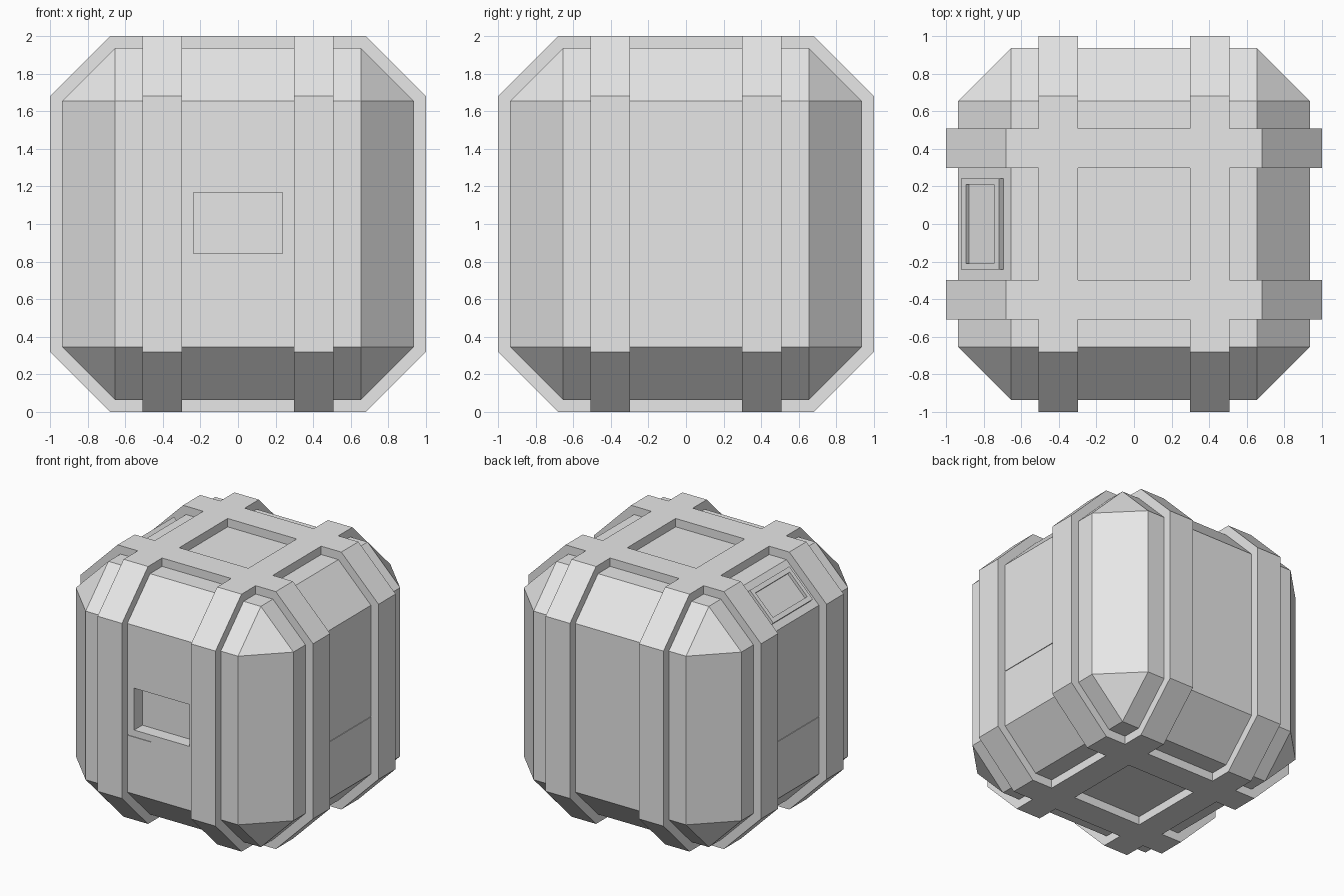
import bpy
import bmesh
import math
from mathutils import Matrix, Vector

if "Cube" in bpy.data.objects:
    bpy.data.objects.remove(bpy.data.objects["Cube"])

grey = bpy.data.materials.new("light_grey")
grey.diffuse_color = (0.8, 0.8, 0.8, 1)
grey.use_nodes = True
grey.node_tree.nodes["Principled BSDF"].inputs["Base Color"].default_value = grey.diffuse_color
MID = Vector((0, 0, 1))


def to_object(bm, name, mat=True):
    bmesh.ops.recalc_face_normals(bm, faces=bm.faces)
    me = bpy.data.meshes.new(name)
    bm.to_mesh(me)
    bm.free()
    ob = bpy.data.objects.new(name, me)
    bpy.context.collection.objects.link(ob)
    me.materials.append(grey)
    return ob


def box(name, size, loc, rot=Matrix.Identity(4), bevel=0):
    bm = bmesh.new()
    m = Matrix.Translation(loc) @ rot @ Matrix.Diagonal((*size, 1))
    bmesh.ops.create_cube(bm, size=1, matrix=m)
    if bevel:
        bmesh.ops.bevel(bm, geom=bm.edges[:], offset=bevel, segments=1,
                        affect='EDGES', offset_type='OFFSET')
    return to_object(bm, name)


def combine(target, other, operation):
    mod = target.modifiers.new("combine", 'BOOLEAN')
    mod.operation = operation
    mod.solver = 'EXACT'
    mod.object = other
    bpy.context.view_layer.objects.active = target
    with bpy.context.temp_override(object=target, active_object=target):
        bpy.ops.object.modifier_apply(modifier=mod.name)
    bpy.data.objects.remove(other, do_unlink=True)


def octagon(half, flat):
    return [(half, -flat), (half, flat), (flat, half), (-flat, half),
            (-half, flat), (-half, -flat), (-flat, -half), (flat, -half)]


def strap(name, axis, lo, hi):
    """Octagonal hoop whose width runs from lo to hi along the axis."""
    bm = bmesh.new()

    def loop(points, w):
        return [bm.verts.new(((w, a, b + 1) if axis == 'x' else (a, w, b + 1)))
                for a, b in points]

    outer, inner = octagon(1.0, 0.68), octagon(0.88, 0.63)
    loops = [loop(outer, lo), loop(outer, hi), loop(inner, hi), loop(inner, lo)]
    for k in range(4):
        p, q = loops[k], loops[(k + 1) % 4]
        for i in range(8):
            j = (i + 1) % 8
            bm.faces.new((p[i], p[j], q[j], q[i]))
    return to_object(bm, name)


# Chamfered body: cube planes, edge planes and corner triangles
H, F = 0.935, 0.655
bm = bmesh.new()
for sx in (-1, 1):
    for sy in (-1, 1):
        for sz in (-1, 1):
            for p in ((H, F, F), (F, H, F), (F, F, H)):
                bm.verts.new((sx * p[0], sy * p[1], sz * p[2] + 1))
bmesh.ops.convex_hull(bm, input=bm.verts[:])
bmesh.ops.dissolve_limit(bm, angle_limit=0.02, verts=bm.verts[:], edges=bm.edges[:])
body = to_object(bm, "body")

# Front window recess
combine(body, box("front_recess", (0.475, 0.2, 0.325), (0, -H, 1.005)), 'DIFFERENCE')

# Fine seams on the front and both sides
combine(body, box("front_seam", (0.2, 0.01, 0.005), (-0.19, -H, 0.79)), 'DIFFERENCE')
for s in (-1, 1):
    combine(body, box("side_seam", (0.01, 0.6, 0.005), (s * H, 0, 0.79)), 'DIFFERENCE')

# Four crossing straps joined into one cage
straps = None
for axis in 'xy':
    for lo, hi in ((-0.507, -0.297), (0.297, 0.507)):
        ring = strap("straps", axis, lo, hi)
        if straps is None:
            straps = ring
        else:
            combine(straps, ring, 'UNION')
straps.name = "straps"

# Raised frame on the upper left chamfer, with a sunken middle
tilt = Matrix.Rotation(math.radians(-45), 4, 'Y')
base = Vector((-0.795, 0, 1.795))
out = Vector((-1, 0, 1)).normalized()
frame = box("hatch_frame", (0.285, 0.485, 0.07), base, tilt)
combine(frame, box("hatch_recess", (0.212, 0.42, 0.05), base + out * 0.035, tilt),
        'DIFFERENCE')
